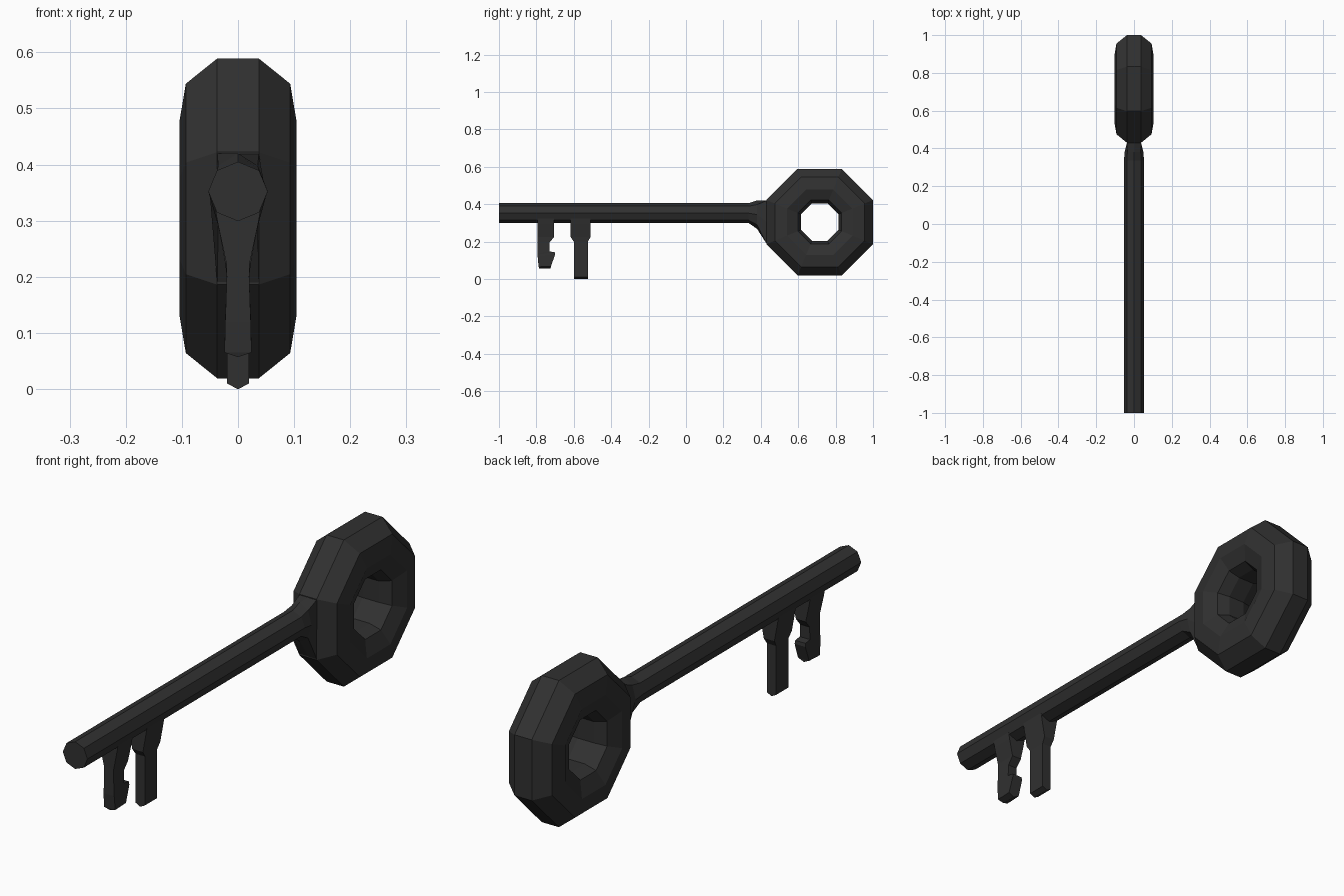
import bpy, bmesh, math

if "Cube" in bpy.data.objects:
    bpy.data.objects.remove(bpy.data.objects["Cube"])

iron = bpy.data.materials.new("dark iron")
iron.diffuse_color = (0.03, 0.03, 0.03, 1)
iron.use_nodes = True
iron.node_tree.nodes["Principled BSDF"].inputs["Base Color"].default_value = iron.diffuse_color


def loft(name, rings, closed=False):
    """Skin a list of equal-length point rings, capped or joined end to end."""
    bm = bmesh.new()
    rows = [[bm.verts.new(p) for p in r] for r in rings]
    n = len(rows[0])
    pairs = list(zip(rows, rows[1:])) + ([(rows[-1], rows[0])] if closed else [])
    for a, b in pairs:
        for i in range(n):
            j = (i + 1) % n
            bm.faces.new((a[i], a[j], b[j], b[i]))
    if not closed:
        bm.faces.new(rows[0])
        bm.faces.new(rows[-1])
    bmesh.ops.recalc_face_normals(bm, faces=bm.faces)
    me = bpy.data.meshes.new(name)
    bm.to_mesh(me)
    bm.free()
    me.materials.append(iron)
    ob = bpy.data.objects.new(name, me)
    bpy.context.collection.objects.link(ob)
    return ob


# Ring handle: ten-sided section swept round an octagon (apothem, x)
half = [(0.285, 0.037), (0.24, 0.093), (0.175, 0.104), (0.117, 0.08), (0.1, 0.035)]
section = half + [(r, -x) for r, x in reversed(half)]
CY, CZ = 0.715, 0.304
k = 1 / math.cos(math.pi / 8)
rings = []
for i in range(8):
    a = math.radians(22.5 + 45 * i)
    rings.append([(x, CY + r * k * math.cos(a), CZ + r * k * math.sin(a)) for r, x in section])
loft("ring_handle", rings, closed=True)


# Shaft: octagonal rod flaring into the flat inner face of the ring
def octagon(y, hx, z0, z1):
    c, h = (z0 + z1) / 2, (z1 - z0) / 2
    return [(hx * math.cos(i * math.pi / 4), y, c + h * math.sin(i * math.pi / 4)) for i in range(8)]


w, zb, zt = 0.037, 0.187, 0.42
zm = (zb + zt) / 2
end = [(w, 0.432, zm), (w, 0.432, zt), (0, 0.432, zt), (-w, 0.432, zt),
       (-w, 0.432, zm), (-w, 0.432, zb), (0, 0.432, zb), (w, 0.432, zb)]
loft("shaft", [octagon(-1, 0.053, 0.299, 0.405), octagon(0.335, 0.053, 0.299, 0.405),
               octagon(0.38, 0.05, 0.268, 0.42), end])


# Teeth: rows of (z left, z right, y left, y right, half width)
def tooth(name, rows):
    loft(name, [[(-hx, y0, za), (hx, y0, za), (hx, y1, zb), (-hx, y1, zb)]
                for za, zb, y0, y1, hx in rows])


tooth("long_tooth", [
    (0.33, 0.33, -0.617, -0.51, 0.042),
    (0.295, 0.295, -0.617, -0.51, 0.036),
    (0.225, 0.225, -0.617, -0.51, 0.023),
    (0.2, 0.2, -0.6, -0.525, 0.02),
    (0.01, 0.01, -0.6, -0.525, 0.02),
    (0.0, 0.0, -0.6, -0.525, 0.001)])
tooth("notched_tooth", [
    (0.33, 0.33, -0.795, -0.705, 0.042),
    (0.295, 0.295, -0.795, -0.705, 0.036),
    (0.225, 0.225, -0.793, -0.705, 0.021),
    (0.2, 0.195, -0.793, -0.73, 0.02),
    (0.14, 0.147, -0.793, -0.73, 0.022),
    (0.13, 0.143, -0.793, -0.702, 0.022),
    (0.12, 0.13, -0.793, -0.7, 0.023),
    (0.065, 0.068, -0.788, -0.722, 0.024),
    (0.057, 0.057, -0.785, -0.724, 0.001)])
